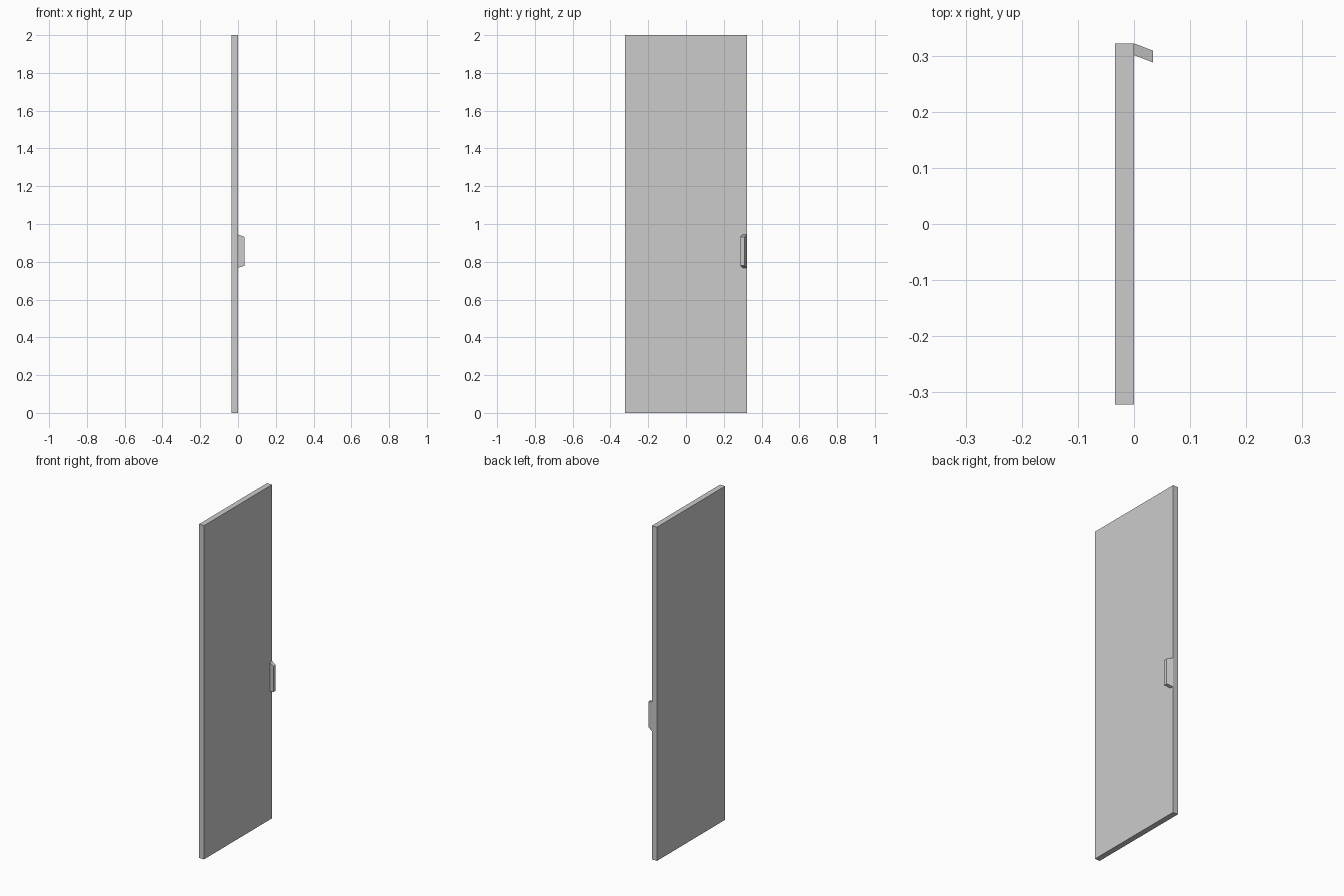
import bpy, bmesh

if "Cube" in bpy.data.objects:
    bpy.data.objects.remove(bpy.data.objects["Cube"])


def loft(name, ring_a, ring_b):
    """Solid between two matching four-sided rings."""
    bm = bmesh.new()
    a = [bm.verts.new(p) for p in ring_a]
    b = [bm.verts.new(p) for p in ring_b]
    bm.faces.new(a)
    bm.faces.new(b)
    for i in range(4):
        j = (i + 1) % 4
        bm.faces.new((a[i], a[j], b[j], b[i]))
    bmesh.ops.recalc_face_normals(bm, faces=bm.faces)
    mesh = bpy.data.meshes.new(name)
    bm.to_mesh(mesh)
    bm.free()
    obj = bpy.data.objects.new(name, mesh)
    bpy.context.collection.objects.link(obj)
    return obj


def ring(x, y0, y1, z0, z1):
    return [(x, y0, z0), (x, y1, z0), (x, y1, z1), (x, y0, z1)]


# Flat door panel
loft("door_panel", ring(-0.0335, -0.322, 0.322, 0, 2),
     ring(0, -0.322, 0.322, 0, 2))

# Tapered, slanted pull handle on the edge of the door
loft("handle", ring(0, 0.301, 0.322, 0.768, 0.944),
     ring(0.0335, 0.288, 0.309, 0.779, 0.932))
